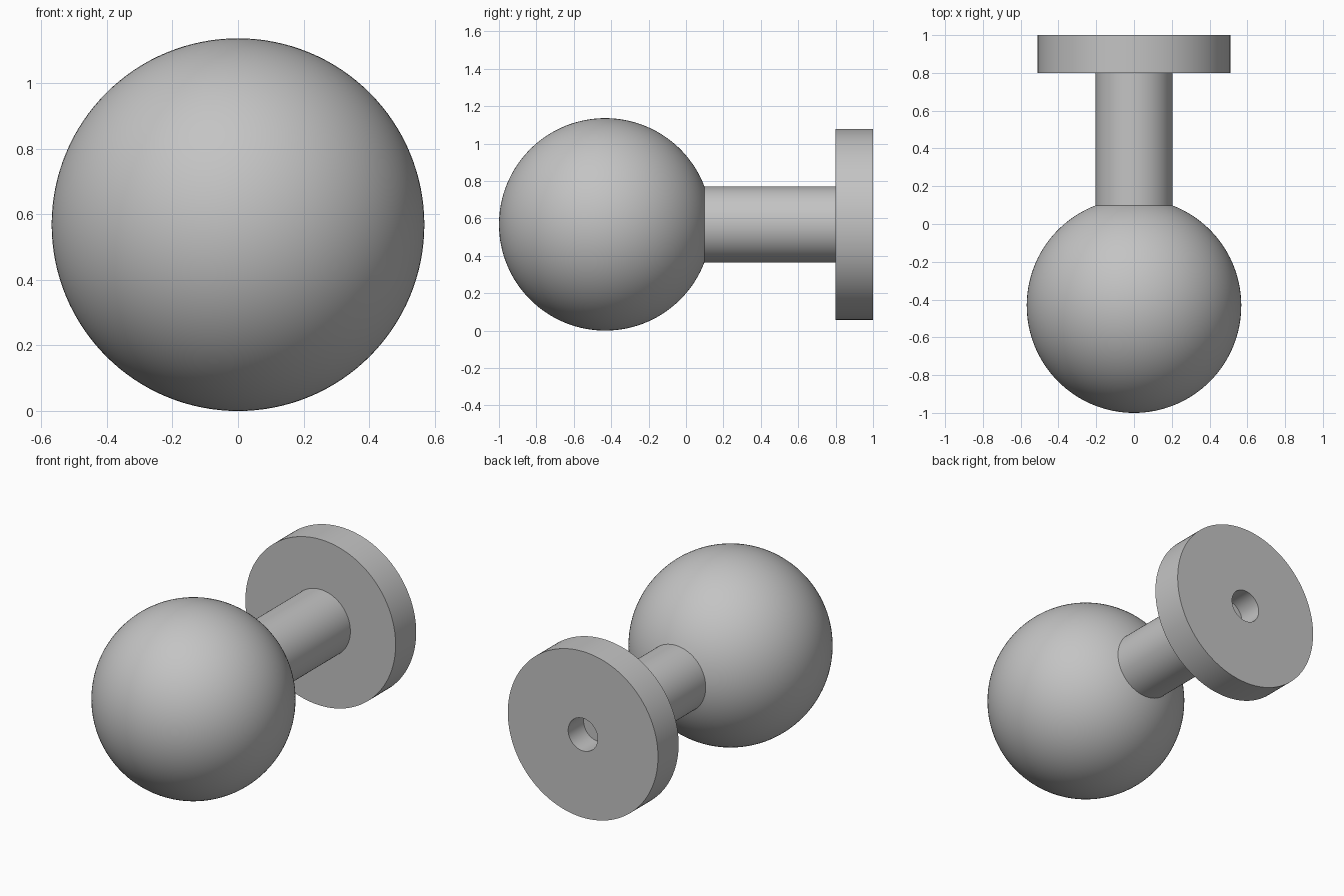
import bpy, bmesh
from math import sin, cos, asin, pi
from mathutils import Vector

cube = bpy.data.objects.get("Cube")
if cube:
    bpy.data.objects.remove(cube, do_unlink=True)

# Main dimensions
BALL_R, STEM_R, DISC_R, HOLE_R = 0.568, 0.203, 0.51, 0.1
BALL_Y, DISC_FRONT, DISC_BACK, HOLE_DEPTH = -0.432, 0.8, 1.0, 0.15
SEGMENTS, RINGS = 128, 56

# Grey finish
grey = bpy.data.materials.new("plain grey")
grey.use_nodes = True
colour = (0.55, 0.55, 0.55, 1)
grey.diffuse_color = colour
grey.node_tree.nodes["Principled BSDF"].inputs["Base Color"].default_value = colour

# Ball outline, from its front pole to where it meets the stem
end = pi - asin(STEM_R / BALL_R)
profile = [(BALL_R * sin(end * i / RINGS), BALL_Y - BALL_R * cos(end * i / RINGS))
           for i in range(RINGS + 1)]
# Stem, mounting disc and blind screw hole
profile += [(STEM_R, DISC_FRONT), (DISC_R, DISC_FRONT), (DISC_R, DISC_BACK),
            (HOLE_R, DISC_BACK), (HOLE_R, DISC_BACK - HOLE_DEPTH),
            (0, DISC_BACK - HOLE_DEPTH)]

# Turn the outline around the y axis into one closed solid
bm = bmesh.new()
verts = [bm.verts.new((r, y, 0)) for r, y in profile]
edges = [bm.edges.new(pair) for pair in zip(verts, verts[1:])]
bmesh.ops.spin(bm, geom=verts + edges, cent=Vector(), axis=(0, 1, 0),
               angle=2 * pi, steps=SEGMENTS)
bmesh.ops.remove_doubles(bm, verts=bm.verts[:], dist=0.0001)
bmesh.ops.recalc_face_normals(bm, faces=bm.faces[:])
mesh = bpy.data.meshes.new("ball_knob")
bm.to_mesh(mesh)
bm.free()

knob = bpy.data.objects.new("ball_knob", mesh)
knob.location.z = BALL_R
mesh.materials.append(grey)
bpy.context.collection.objects.link(knob)

# Smooth curves, crisp rims
bpy.ops.object.select_all(action='DESELECT')
knob.select_set(True)
bpy.context.view_layer.objects.active = knob
bpy.ops.object.shade_smooth_by_angle(angle=pi / 6)
